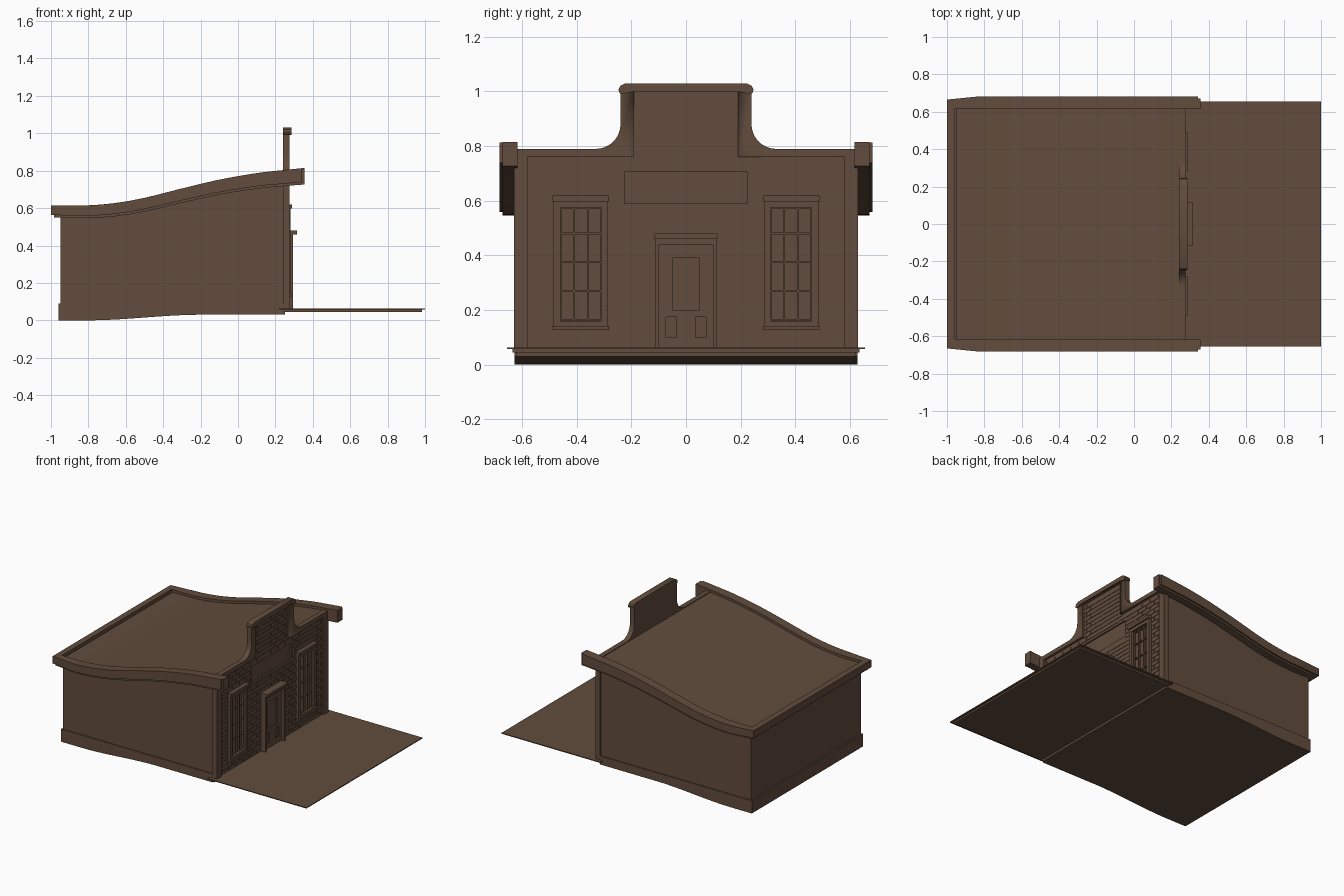
import bpy, bmesh, math

if "Cube" in bpy.data.objects:
    bpy.data.objects.remove(bpy.data.objects["Cube"])

brown = bpy.data.materials.new("warm brown")
brown.use_nodes = True
COLOUR = (0.12, 0.072, 0.045, 1)
brown.diffuse_color = COLOUR
brown.node_tree.nodes["Principled BSDF"].inputs["Base Color"].default_value = COLOUR


def finish(name, bm, smooth=False):
    bmesh.ops.recalc_face_normals(bm, faces=bm.faces)
    mesh = bpy.data.meshes.new(name)
    bm.to_mesh(mesh)
    bm.free()
    mesh.materials.append(brown)
    ob = bpy.data.objects.new(name, mesh)
    bpy.context.collection.objects.link(ob)
    if smooth:
        bpy.ops.object.select_all(action="DESELECT")
        ob.select_set(True)
        bpy.context.view_layer.objects.active = ob
        bpy.ops.object.shade_smooth_by_angle(angle=math.radians(30))
    return ob


def add_box(bm, x0, x1, y0, y1, z0, z1):
    v = [bm.verts.new((x, y, z)) for x in (x0, x1) for y in (y0, y1) for z in (z0, z1)]
    for f in ((0, 1, 3, 2), (4, 6, 7, 5), (0, 4, 5, 1), (2, 3, 7, 6), (0, 2, 6, 4), (1, 5, 7, 3)):
        bm.faces.new([v[i] for i in f])


def boxes(name, *dims):
    bm = bmesh.new()
    for d in dims:
        add_box(bm, *d)
    return finish(name, bm)


def prism(name, outline, x0, x1):
    """Extrude a (y, z) outline along x."""
    bm = bmesh.new()
    face = bm.faces.new([bm.verts.new((x0, y, z)) for y, z in outline])
    new = bmesh.ops.extrude_face_region(bm, geom=[face])["geom"]
    bmesh.ops.translate(bm, vec=(x1 - x0, 0, 0), verts=[e for e in new if isinstance(e, bmesh.types.BMVert)])
    return finish(name, bm, True)


def strip(name, x0, x1, y_in, y_out, low, high, n=40):
    """Solid along x; each limit is a function of x."""
    bm = bmesh.new()
    rings = []
    for i in range(n + 1):
        x = x0 + (x1 - x0) * i / n
        a, b, l, h = y_in(x), y_out(x), low(x), high(x)
        rings.append([bm.verts.new((x, y, z)) for y, z in ((a, l), (b, l), (b, h), (a, h))])
    for p, q in zip(rings, rings[1:]):
        for k in range(4):
            j = (k + 1) % 4
            bm.faces.new((p[k], p[j], q[j], q[k]))
    bm.faces.new(rings[0])
    bm.faces.new(rings[-1])
    return finish(name, bm, True)


def mirrored(half):
    return half + [(-y, z) for y, z in reversed(half)]


# Roof and floor curves
ROOF = [(-1.0, .615), (-.8, .615), (-.65, .628), (-.5, .655), (-.3, .705),
        (-.1, .752), (.1, .787), (.24, .803), (.36, .815)]


def roof(x):
    for i in range(len(ROOF) - 1):
        (xa, za), (xb, zb) = ROOF[i], ROOF[i + 1]
        if x <= xb + 1e-6:
            break
    before, after = ROOF[max(i - 1, 0)], ROOF[min(i + 2, len(ROOF) - 1)]
    h = xb - xa
    t = (x - xa) / h
    ma = (zb - before[1]) / (xb - before[0]) * h
    mb = (after[1] - za) / (after[0] - xa) * h
    return ((2*t**3 - 3*t**2 + 1) * za + (t**3 - 2*t**2 + t) * ma
            + (3*t**2 - 2*t**3) * zb + (t**3 - t**2) * mb)


def depth(x):
    return .065 + .023 * (x + 1) / 1.35


def floor(x):
    t = min(max((x + .8) / .6, 0), 1)
    return .03 * t * t * (3 - 2 * t)


def const(v):
    return lambda x: v


# Main body with curved roof and the plinth around its foot
strip("body", -.95, .25, const(-.62), const(.62), floor, lambda x: roof(x) - .018)
strip("plinth", -.96, .24, const(-.628), const(.628), floor, const(.09))

# Eaves: upper band, lower moulding and front end block on each side
for side, s in (("left", 1), ("right", -1)):
    def outer(x, s=s):
        return s * (.683 - .018 * max(0, (-.82 - x) / .18))
    inner = const(s * .617)
    strip(side + "_eave_band", -1, .343, inner, outer,
          lambda x: roof(x) - depth(x) + .013, roof)
    strip(side + "_eave_moulding", -.985, .343, inner, lambda x: outer(x) - s * .012,
          lambda x: roof(x) - depth(x), lambda x: roof(x) - .03)
    strip(side + "_eave_end", .335, .355, inner, const(s * .672),
          lambda x: roof(x) - depth(x), roof, 1)
boxes("back_eave", (-1, -.957, -.664, .664, .563, .615), (-.985, -.945, -.65, .65, .55, .58))

# Front wall with a scooped parapet
half = [(.63, .045), (.63, .79)]
for k in range(13):
    a = math.radians(-90 - 90 * k / 12)
    half.append((.33 + .09 * math.cos(a), .88 + .09 * math.sin(a)))
half.append((.24, 1.005))
wall = prism("front_wall", mirrored(half), .24, .276)
prism("parapet_cap", mirrored([(.236, .99), (.245, .996), (.247, 1.008), (.241, 1.02), (.222, 1.03),
                               (.19, 1.03), (.19, 1.0)][:5] + [(0.0, 1.03)])[:-6]
      + [(-.222, 1.03), (-.241, 1.02), (-.247, 1.008), (-.245, .996), (-.236, .99), (-.19, 1.0), (.19, 1.0)],
      .24, .285)

# Recesses in the front wall: brick field, sign and windows
cutters = [prism("field_cutter", mirrored([(.58, .03), (.58, .76), (.19, .76), (.19, 1.0)]), .26, .3),
           boxes("sign_cutter", (.247, .3, -.225, .225, .59, .705))]
for s in (1, -1):
    cutters.append(boxes("window_cutter", (.25, .3, s*.385 - .078, s*.385 + .078, .155, .58)))
for c in cutters:
    c.hide_render = True
    mod = wall.modifiers.new("cut", "BOOLEAN")
    mod.object = c
    mod.operation = "DIFFERENCE"
    bpy.context.view_layer.objects.active = wall
    bpy.ops.object.modifier_apply(modifier=mod.name)
    bpy.data.objects.remove(c)

# Shallow brick courses, trimmed around the openings
holes = [(-.225, .225, .59, .705), (-.49, -.285, .13, .62), (.285, .49, .13, .62), (-.11, .11, .04, .48)]
bm = bmesh.new()
ROW, LONG, JOINT = .03, .08, .004
for r in range(31):
    z0 = .062 + r * ROW
    z1 = z0 + ROW - JOINT
    edge = .58 if z1 < .76 else .19
    for k in range(-9, 10):
        a = (k + .5 * (r % 2)) * LONG
        b = a + LONG - JOINT
        a, b = max(a, -edge), min(b, edge)
        for h0, h1, low, high in holes:
            if z1 > low and z0 < high:
                if a < h0 < b:
                    b = h0
                elif a < h1 < b:
                    a = h1
                elif h0 <= a and b <= h1:
                    b = a
        if b - a > .006:
            add_box(bm, .258, .263, a, b, z0, z1)
finish("brick_courses", bm)

# Windows: casing, sill, header and glazing bars
for side, s in (("left", 1), ("right", -1)):
    c = s * .385
    casing = [(.255, .28, c + min(e*.075, e*.1), c + max(e*.075, e*.1), .13, .62) for e in (1, -1)]
    casing += [(.255, .28, c - .1, c + .1, .575, .61), (.255, .28, c - .1, c + .1, .13, .16)]
    boxes(side + "_window_casing", *casing)
    boxes(side + "_window_header", (.255, .29, c - .103, c + .103, .598, .62))
    boxes(side + "_window_sill", (.255, .288, c - .103, c + .103, .127, .141))
    bars = [(.248, .264, c + y - .003, c + y + .003, .16, .575) for y in (-.073, -.025, .025, .073)]
    bars += [(.248, .263, c - .075, c + .075, z - .003, z + .003) for z in (.164, .27, .375, .48, .572)]
    boxes(side + "_glazing_bars", *bars)

# Door: jambs, lintel, leaf with raised rails around sunken panels
boxes("door_jambs", (.255, .295, -.113, -.1, .06, .462), (.255, .295, .1, .113, .06, .462),
      (.255, .293, -.1, .1, .44, .462))
boxes("door_lintel", (.255, .315, -.116, .116, .46, .48))
boxes("door_panel", (.255, .266, -.1, .1, .06, .44))
boxes("door_rails", *[(.26, .274, *d) for d in (
    (-.1, .1, .39, .44), (-.1, -.05, .2, .39), (.05, .1, .2, .39), (-.1, .1, .175, .2),
    (-.1, -.073, .1, .175), (-.035, .035, .1, .175), (.073, .1, .1, .175), (-.1, .1, .06, .1))])

# Forecourt slab in front of the building
boxes("forecourt_slab", (.24, .985, -.635, .635, .045, .058))
boxes("forecourt_paving", (.22, 1.0, -.656, .656, .057, .063))
